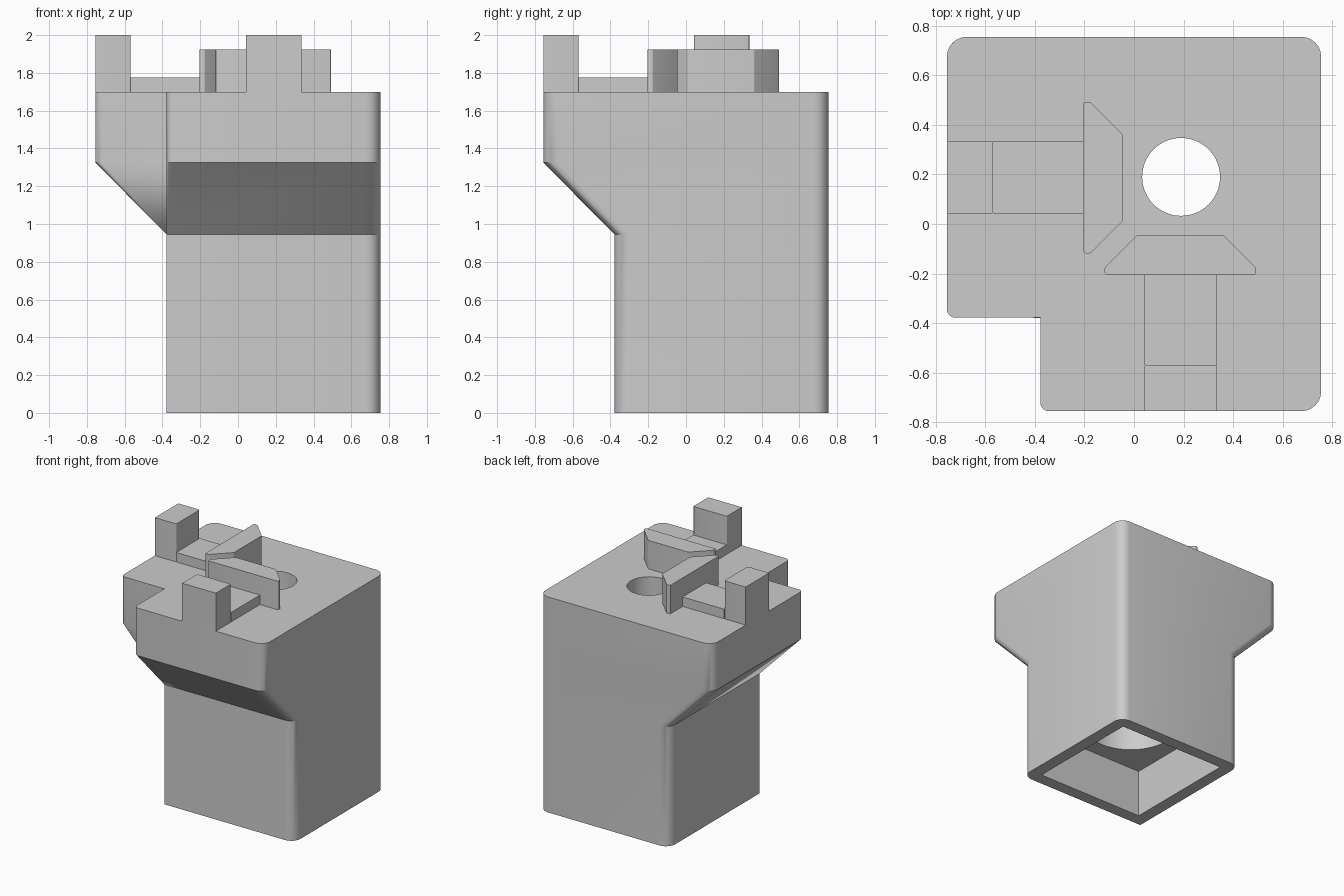
import bpy, bmesh, math
from mathutils import Vector

cube = bpy.data.objects.get("Cube")
if cube:
    bpy.data.objects.remove(cube, do_unlink=True)

grey = bpy.data.materials.new("plain grey")
grey.use_nodes = True
COLOUR = (0.604, 0.604, 0.604, 1)
grey.diffuse_color = COLOUR
grey.node_tree.nodes["Principled BSDF"].inputs["Base Color"].default_value = COLOUR

OUT, IN, TOP = 0.755, 0.378, 1.7   # outer reach, column reach, deck height
CEILING, SHELF = 0.378, 1.32       # top of the socket, top of the wide bore


def fillet(corners, steps=6):
    """Round each (x, y, radius) corner of a counter-clockwise outline."""
    pts = []
    for i, (x, y, r) in enumerate(corners):
        p = Vector((x, y))
        if r == 0:
            pts.append(p)
            continue
        a = (Vector(corners[i - 1][:2]) - p).normalized()
        b = (Vector(corners[(i + 1) % len(corners)][:2]) - p).normalized()
        half = a.angle(b) / 2
        centre = p + (a + b).normalized() * r / math.sin(half)
        start = p + a * r / math.tan(half) - centre
        sweep = math.pi - 2 * half
        for k in range(steps + 1):
            t = sweep * k / steps
            pts.append(centre + Vector((start.x * math.cos(t) - start.y * math.sin(t),
                                        start.x * math.sin(t) + start.y * math.cos(t))))
    return pts


def skin(bm, sections):
    """Add the side walls through (outline, z) sections."""
    rings = [[bm.verts.new((p.x, p.y, z)) for p in pts] for pts, z in sections]
    n = len(rings[0])
    for low, high in zip(rings, rings[1:]):
        for i in range(n):
            j = (i + 1) % n
            bm.faces.new((low[i], low[j], high[j], high[i]))


def finish(bm, name, levels):
    """Cap the open edges at each level and make a smooth-shaded object."""
    bmesh.ops.remove_doubles(bm, verts=bm.verts, dist=0.001)
    for z in levels:
        rim = [e for e in bm.edges if e.is_boundary
               and all(abs(v.co.z - z) < 0.001 for v in e.verts)]
        bmesh.ops.triangle_fill(bm, edges=rim, use_beauty=True, normal=(0, 0, 1))
    bmesh.ops.recalc_face_normals(bm, faces=bm.faces)
    mesh = bpy.data.meshes.new(name)
    bm.to_mesh(mesh)
    bm.free()
    mesh.materials.append(grey)
    obj = bpy.data.objects.new(name, mesh)
    bpy.context.collection.objects.link(obj)
    bpy.ops.object.select_all(action="DESELECT")
    obj.select_set(True)
    bpy.context.view_layer.objects.active = obj
    bpy.ops.object.shade_smooth_by_angle(angle=math.radians(25))


def prism(name, corners, z0, z1, swap):
    """Upright prism; swap exchanges x and y for the other arm."""
    pts = fillet(corners, 3)
    if swap:
        pts = [p.yx for p in pts]
    bm = bmesh.new()
    skin(bm, [(pts, z0), (pts, z1)])
    finish(bm, name, (z0, z1))


def body_outline(reach, r):
    """L-shaped outline whose two arms extend to the given reach."""
    return fillet([(-IN, -reach, r), (OUT, -reach, 0.08), (OUT, OUT, 0.08),
                   (-reach, OUT, 0.08), (-reach, -IN, r), (-IN, -IN, 0)])


def disc(radius, sides=64):
    return [Vector((0.19 + radius * math.cos(math.tau * k / sides),
                    0.19 + radius * math.sin(math.tau * k / sides))) for k in range(sides)]


# Body: square column whose two sides swell out through sloped undersides
bm = bmesh.new()
column, deck = body_outline(IN + 0.0004, 0.0002), body_outline(OUT, 0.035)
skin(bm, [(column, 0), (column, 0.945), (deck, 1.325), (deck, TOP)])

# Square socket underneath, wide bore and narrow through hole
lo, hi = -0.28, 0.657
socket = fillet([(lo, lo, 0), (hi, lo, 0), (hi, hi, 0), (lo, hi, 0)])
skin(bm, [(socket, 0), (socket, CEILING)])
skin(bm, [(disc(0.34), CEILING), (disc(0.34), SHELF)])
skin(bm, [(disc(0.157), SHELF), (disc(0.157), TOP)])
finish(bm, "body", (0, CEILING, SHELF, TOP))

# Rail, end post and dovetail, once for each arm
L, R = 0.042, 0.335
for side, swap in (("front", False), ("side", True)):
    rail = [(L, -0.568, 0), (R, -0.568, 0), (R, -0.205, 0), (L, -0.205, 0)]
    prism(side + "_rail", rail, TOP, 1.775, swap)
    post = [(L, -OUT, 0), (R, -OUT, 0), (R, -0.568, 0.01), (L, -0.568, 0.01)]
    prism(side + "_post", post, TOP, 2.0, swap)
    dovetail = [(-0.118, -0.205, 0.01), (0.492, -0.205, 0.01), (0.492, -0.176, 0.01),
                (0.361, -0.045, 0.01), (0.013, -0.045, 0.01), (-0.118, -0.176, 0.01)]
    prism(side + "_dovetail", dovetail, TOP, 1.925, swap)
